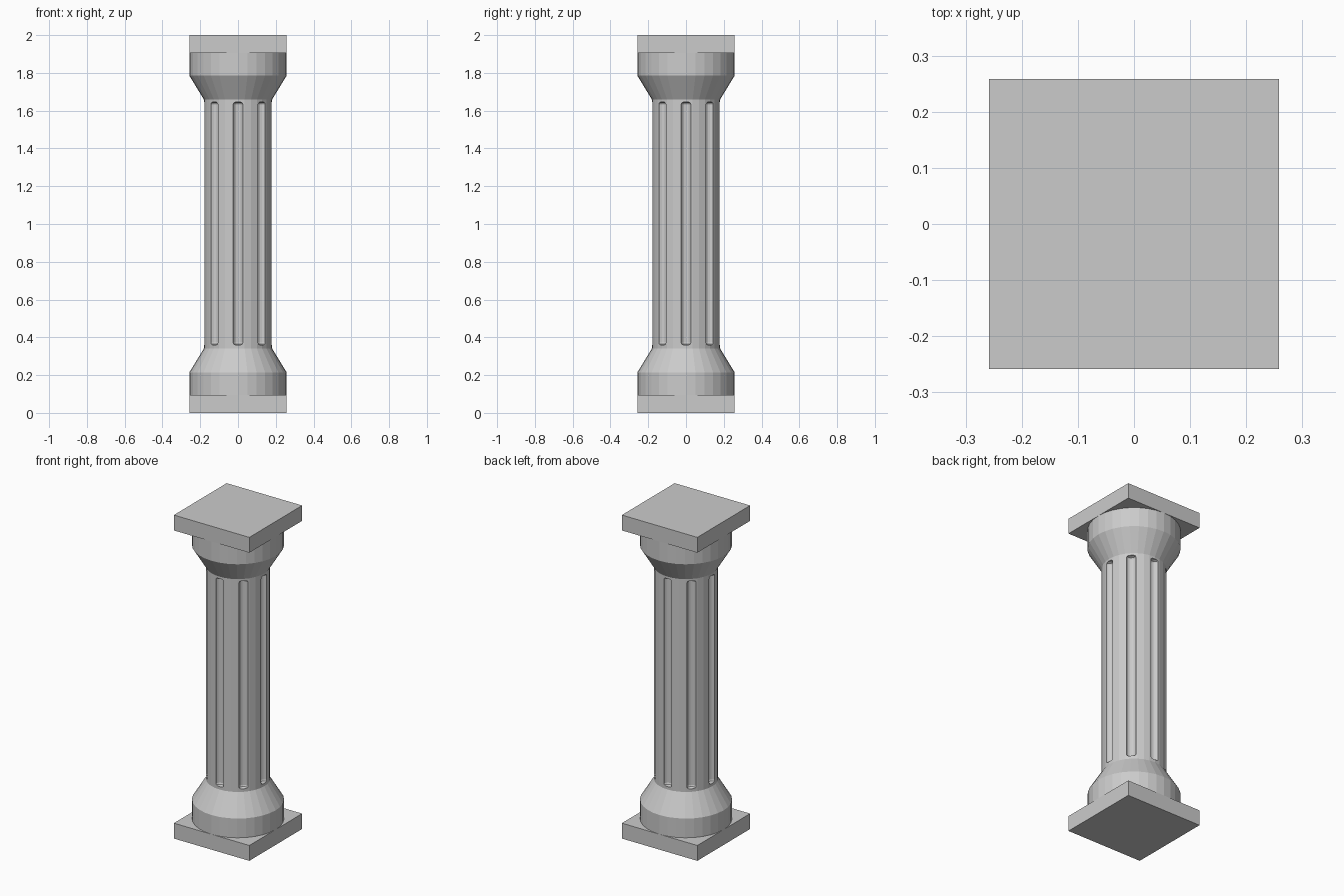
import bpy, bmesh
from math import sin, cos, pi

if "Cube" in bpy.data.objects:
    bpy.data.objects.remove(bpy.data.objects["Cube"])


def add_lathe(bm, profile, segs, cx=0.0, cy=0.0):
    """Capped solid of revolution from (radius, z) points, bottom to top."""
    rings = [[bm.verts.new((cx + r * sin(2 * pi * i / segs),
                            cy + r * cos(2 * pi * i / segs), z))
              for i in range(segs)] for r, z in profile]
    for a, b in zip(rings, rings[1:]):
        for i in range(segs):
            j = (i + 1) % segs
            bm.faces.new((a[i], a[j], b[j], b[i]))
    bm.faces.new(rings[0])
    bm.faces.new(rings[-1])


def finish(bm, name):
    bmesh.ops.recalc_face_normals(bm, faces=bm.faces[:])
    mesh = bpy.data.meshes.new(name)
    bm.to_mesh(mesh)
    bm.free()
    obj = bpy.data.objects.new(name, mesh)
    bpy.context.collection.objects.link(obj)
    return obj


def slab(name, z0, z1, half):
    bm = bmesh.new()
    bmesh.ops.create_cube(bm, size=1)
    bmesh.ops.scale(bm, vec=(2 * half, 2 * half, z1 - z0), verts=bm.verts)
    bmesh.ops.translate(bm, vec=(0, 0, (z0 + z1) / 2), verts=bm.verts)
    return finish(bm, name)


R, SHAFT_R = 0.258, 0.18

# Square slabs at bottom and top
slab("bottom_plinth", 0.0, 0.095, R)
slab("top_slab", 1.905, 2.0, R)

# Round base, shaft and capital, mirrored about mid height
half_profile = [(R, 0.095), (R, 0.214), (SHAFT_R, 0.342)]
profile = half_profile + [(r, 2 - z) for r, z in reversed(half_profile)]
bm = bmesh.new()
add_lathe(bm, profile, 32)
column = finish(bm, "column_shaft")

# Eight flute cutters with softened ends
fr, z0, z1, b = 0.027, 0.36, 1.645, 0.012
flute = [(fr - b, z0), (fr - 0.3 * b, z0 + 0.3 * b), (fr, z0 + b),
         (fr, z1 - b), (fr - 0.3 * b, z1 - 0.3 * b), (fr - b, z1)]
bm = bmesh.new()
for k in range(8):
    a = k * pi / 4
    add_lathe(bm, flute, 16, SHAFT_R * cos(a), SHAFT_R * sin(a))
cutter = finish(bm, "flute_cutter")
cutter.hide_render = True

# Carve the flutes, then drop the cutter
mod = column.modifiers.new("flutes", 'BOOLEAN')
mod.operation = 'DIFFERENCE'
mod.solver = 'EXACT'
mod.object = cutter
bpy.context.view_layer.objects.active = column
bpy.ops.object.modifier_apply(modifier=mod.name)
bpy.data.objects.remove(cutter)
